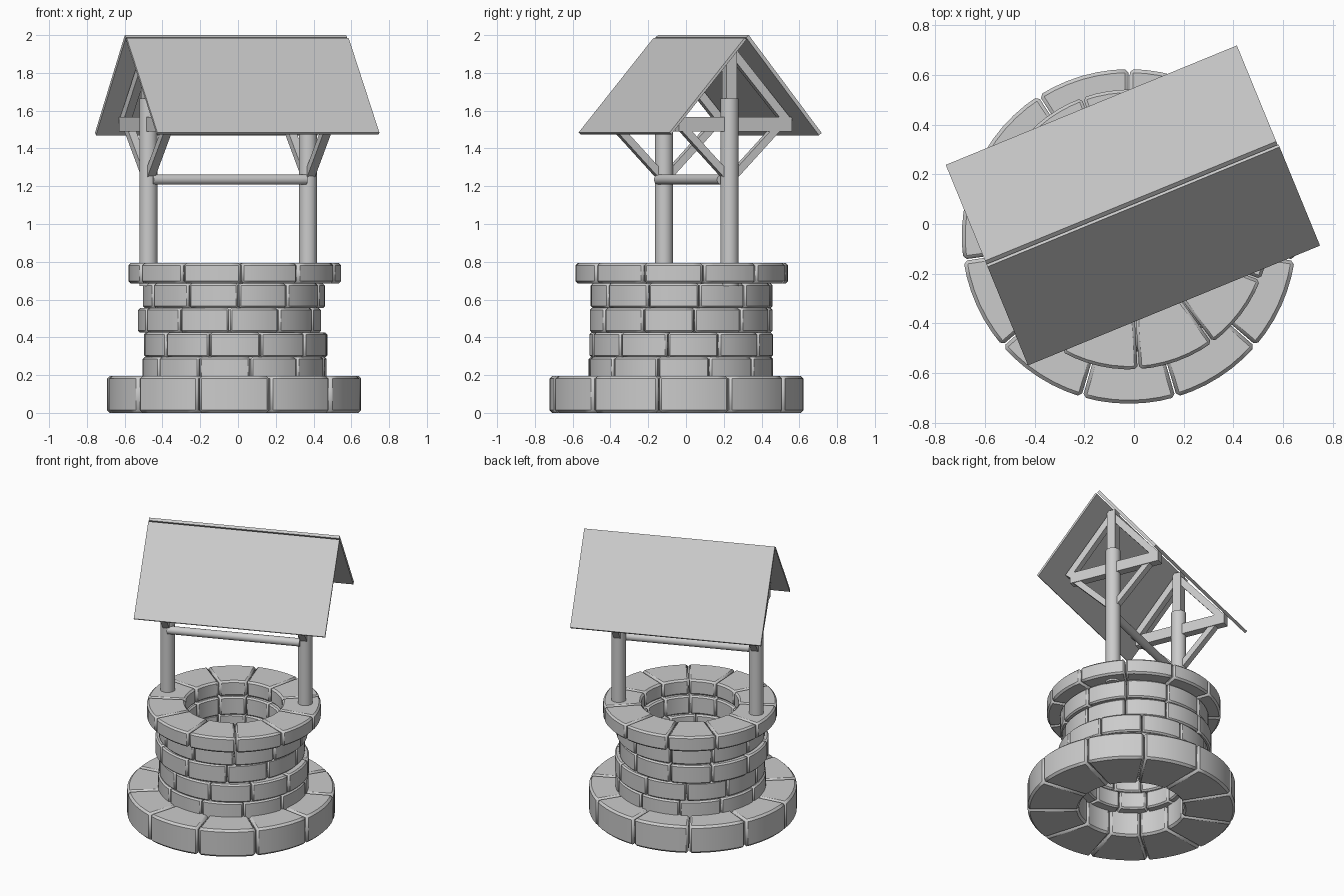
import bpy, bmesh, math
from mathutils import Vector, Matrix

cube = bpy.data.objects.get("Cube")
if cube:
    bpy.data.objects.remove(cube, do_unlink=True)

grey = bpy.data.materials.new("plain_grey")
grey.use_nodes = True
COLOUR = (0.6, 0.6, 0.6, 1)
grey.diffuse_color = COLOUR
grey.node_tree.nodes["Principled BSDF"].inputs["Base Color"].default_value = COLOUR

# Frame of the timber: u along the ridge, v across it
FRAME = Matrix.Translation((-0.052, 0.057, 0)) @ Matrix.Rotation(math.radians(22.3), 4, 'Z')
POST_U = 0.457


def finish(name, bm, matrix=None, bevel=0):
    bmesh.ops.recalc_face_normals(bm, faces=bm.faces[:])
    mesh = bpy.data.meshes.new(name)
    bm.to_mesh(mesh)
    bm.free()
    mesh.materials.append(grey)
    obj = bpy.data.objects.new(name, mesh)
    bpy.context.collection.objects.link(obj)
    if matrix:
        obj.matrix_world = matrix
    if bevel:
        mod = obj.modifiers.new("Bevel", 'BEVEL')
        mod.width = bevel
        mod.segments = 1
        mod.limit_method = 'ANGLE'
        mod.angle_limit = math.radians(40)
    bpy.ops.object.select_all(action='DESELECT')
    obj.select_set(True)
    bpy.context.view_layer.objects.active = obj
    bpy.ops.object.shade_smooth_by_angle(angle=math.radians(30))
    return obj


def stone_ring(name, centre, inner, outer, z0, z1, joint, bevel, count=11, steps=6):
    """Ring of curved blocks; joint is the angle of one joint in degrees."""
    bm = bmesh.new()
    pitch = 2 * math.pi / count
    gap = 0.003 / outer
    for i in range(count):
        start = math.radians(joint) + i * pitch + gap
        sections = []
        for k in range(steps + 1):
            a = start + (pitch - 2 * gap) * k / steps
            sections.append([bm.verts.new((r * math.cos(a), r * math.sin(a), z))
                             for r, z in ((inner, z0), (outer, z0), (outer, z1), (inner, z1))])
        for s, t in zip(sections, sections[1:]):
            for j in range(4):
                bm.faces.new((s[j], s[(j + 1) % 4], t[(j + 1) % 4], t[j]))
        bm.faces.new(sections[0])
        bm.faces.new(sections[-1])
    finish(name, bm, Matrix.Translation((*centre, 0)), bevel)


def rod(name, start, end, radius, sides=24):
    a, b = Vector(start), Vector(end)
    bm = bmesh.new()
    turn = (b - a).to_track_quat('Z', 'Y').to_matrix().to_4x4()
    bmesh.ops.create_cone(bm, cap_ends=True, segments=sides, radius1=radius, radius2=radius,
                          depth=(b - a).length, matrix=Matrix.Translation((a + b) / 2) @ turn)
    finish(name, bm, FRAME)


def beam(name, u, start, end, width, depth):
    """Squared timber between two (v, z) points in the plane at u."""
    a, b = Vector((u, *start)), Vector((u, *end))
    d = (b - a).normalized()
    side = Vector((1, 0, 0))
    turn = Matrix((side, d.cross(side), d)).transposed().to_4x4()
    bm = bmesh.new()
    bmesh.ops.create_cube(bm, size=1, matrix=Matrix.Translation((a + b) / 2) @ turn
                          @ Matrix.Diagonal((width, depth, (b - a).length, 1)))
    finish(name, bm, FRAME)


def roof_panel(name, top, bottom, thick, u0, u1):
    """Thin slab whose outer face runs from top to bottom, both (v, z)."""
    t, b = Vector(top), Vector(bottom)
    d = (b - t).normalized()
    inward = Vector((d.y, -d.x))
    if inward.y > 0:
        inward = -inward
    bm = bmesh.new()
    ends = [[bm.verts.new((u, *p)) for p in (t, b, b + inward * thick, t + inward * thick)]
            for u in (u0, u1)]
    for j in range(4):
        k = (j + 1) % 4
        bm.faces.new((ends[0][j], ends[0][k], ends[1][k], ends[1][j]))
    for e in ends:
        bm.faces.new(e)
    finish(name, bm, FRAME)


# Masonry
stone_ring("base_ring", (-0.02, -0.05), 0.34, 0.673, 0, 0.195, 90, 0.014)
stone_ring("wall_course_1", (-0.018, -0.027), 0.30, 0.488, 0.17, 0.295, -80, 0.01)
stone_ring("wall_course_2", (-0.013, -0.025), 0.30, 0.486, 0.295, 0.425, -74, 0.01)
stone_ring("wall_course_3", (-0.045, -0.025), 0.30, 0.484, 0.425, 0.555, -90, 0.01)
stone_ring("wall_course_4", (-0.022, -0.023), 0.30, 0.482, 0.555, 0.685, -87, 0.01)
stone_ring("rim_ring", (-0.017, -0.022), 0.315, 0.563, 0.685, 0.793, -86.5, 0.012)

# Posts with their gable framing
for label, u in (("right", -POST_U), ("left", POST_U)):
    rod(label + "_post", (u, 0, 0.672), (u, 0, 1.665), 0.048)
    beam(label + "_king_post", u, (0, 1.66), (0, 1.955), 0.06, 0.06)
    beam(label + "_cross_beam", u, (-0.30, 1.528), (0.345, 1.528), 0.055, 0.075)
    for way, s in (("front", -1), ("back", 1)):
        beam(f"{label}_{way}_rafter", u, (0, 1.925), (s * 0.32, 1.55), 0.045, 0.045)
        beam(f"{label}_{way}_brace", u, (s * 0.02, 1.255), (s * 0.27, 1.51), 0.045, 0.04)

# Winding bar
rod("winding_bar", (-0.45, -0.033, 1.235), (0.43, -0.033, 1.235), 0.027)

# Roof
roof_panel("back_roof_panel", (0.018, 2.0), (0.435, 1.482), 0.02, -0.584, 0.682)
roof_panel("front_roof_panel", (-0.008, 1.985), (-0.437, 1.484), 0.014, -0.584, 0.686)
